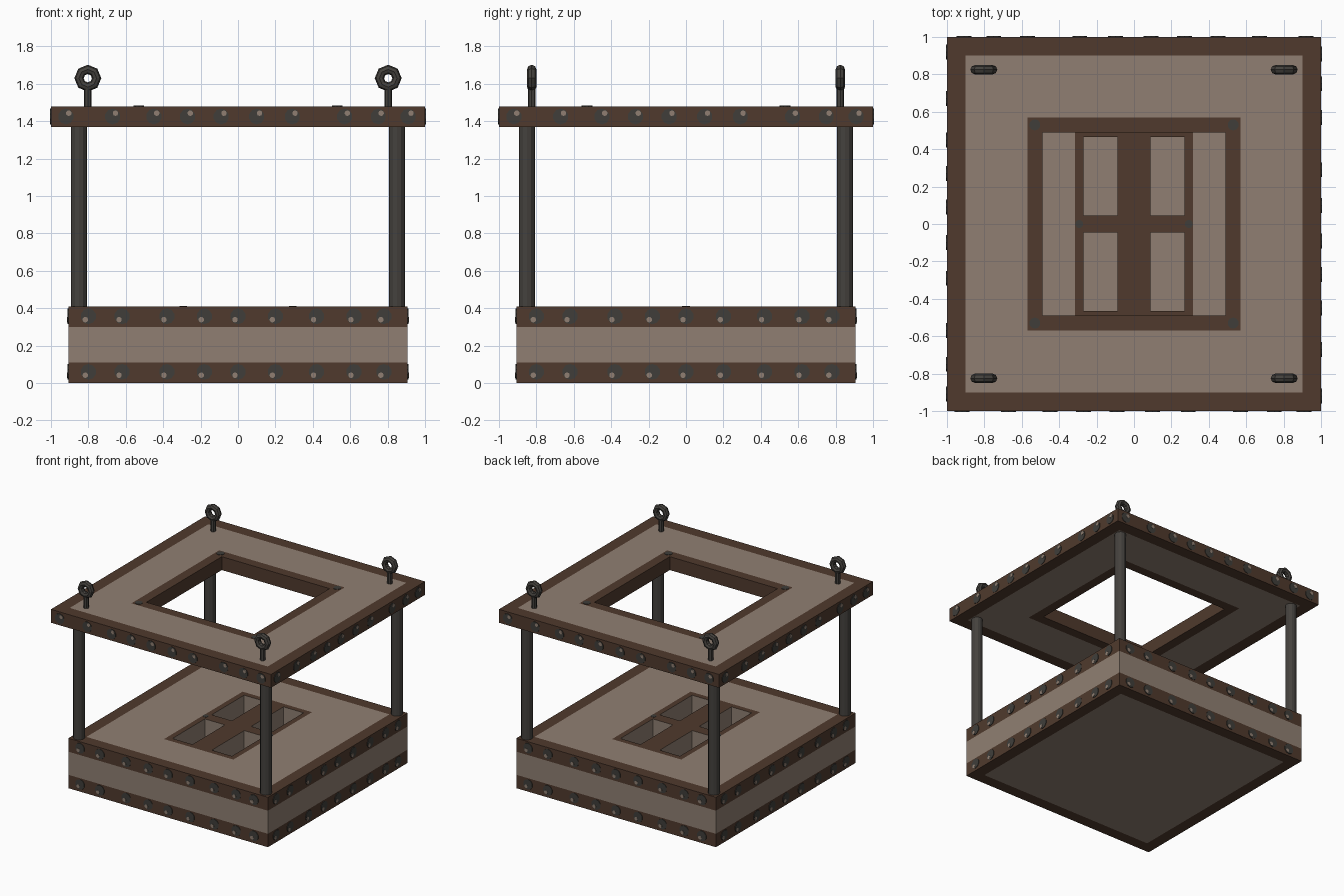
import bpy, bmesh, math
from mathutils import Matrix, Vector

if "Cube" in bpy.data.objects:
    bpy.data.objects.remove(bpy.data.objects["Cube"])


def material(name, rgb):
    m = bpy.data.materials.new(name)
    m.diffuse_color = (*rgb, 1)
    m.use_nodes = True
    m.node_tree.nodes["Principled BSDF"].inputs["Base Color"].default_value = m.diffuse_color
    return m


BROWN = material("dark_brown_wood", (0.080, 0.042, 0.026))
TAN = material("tan_panel", (0.278, 0.213, 0.170))
IRON = material("dark_iron", (0.058, 0.053, 0.047))
RIVET = material("rivet_grey", (0.050, 0.048, 0.042))


def finish(name, bm, mats, weld=True):
    if weld:
        bmesh.ops.remove_doubles(bm, verts=bm.verts, dist=1e-5)
        bmesh.ops.recalc_face_normals(bm, faces=bm.faces)
    me = bpy.data.meshes.new(name)
    bm.to_mesh(me)
    bm.free()
    for m in mats:
        me.materials.append(m)
    ob = bpy.data.objects.new(name, me)
    bpy.context.collection.objects.link(ob)
    return ob


def face(bm, pts, mat):
    f = bm.faces.new([bm.verts.new(p) for p in pts])
    f.material_index = mat


def square(h, z):
    return [(-h, -h, z), (h, -h, z), (h, h, z), (-h, h, z)]


def square_loft(bm, profile, mats):
    """Join concentric squares given as (half width, z); one colour per strip."""
    for (a, b), mat in zip(zip(profile, profile[1:]), mats):
        lo, hi = square(*a), square(*b)
        for i in range(4):
            j = (i + 1) % 4
            face(bm, [lo[i], lo[j], hi[j], hi[i]], mat)


# upper plate with a square opening, brown borders outside and inside
Z0, Z1 = 1.37, 1.48
bm = bmesh.new()
ring = [(1, Z0), (1, Z1), (0.9, Z1), (0.57, Z1), (0.49, Z1),
        (0.49, Z0), (0.57, Z0), (0.9, Z0), (1, Z0)]
square_loft(bm, ring, [0, 0, 1, 0, 0, 0, 1, 0])
finish("upper_plate", bm, [BROWN, TAN])

# base block: banded sides and bordered underside
B, T, INNER = 0.907, 0.41, 0.81
bm = bmesh.new()
square_loft(bm, [(INNER, 0), (B, 0), (B, 0.11), (B, 0.3), (B, T), (INNER, T)],
            [0, 0, 1, 0, 0])
face(bm, square(INNER, 0), 1)

# base top: tan panel, brown window frame and four sunken pockets
xs = [-INNER, -0.315, -0.27, -0.088, 0.088, 0.27, 0.315, INNER]
ys = [-INNER, -0.51, -0.465, -0.045, 0.045, 0.465, 0.51, INNER]
FLOOR = 0.16
for i in range(7):
    for j in range(7):
        c = [(xs[i], ys[j]), (xs[i + 1], ys[j]), (xs[i + 1], ys[j + 1]), (xs[i], ys[j + 1])]
        if i in (2, 4) and j in (2, 4):
            face(bm, [(x, y, FLOOR) for x, y in c], 1)
            for k in range(4):
                p, q = c[k], c[(k + 1) % 4]
                face(bm, [(*p, FLOOR), (*q, FLOOR), (*q, T), (*p, T)], 1)
        else:
            framed = 0 < i < 6 and 0 < j < 6
            face(bm, [(x, y, T) for x, y in c], 0 if framed else 1)
finish("base_block", bm, [BROWN, TAN])


# rivets: flat discs, the side ones with a small pale spot
def disc(bm, m, r, t, mat):
    res = bmesh.ops.create_cone(bm, cap_ends=True, segments=10, radius1=r, radius2=r,
                                depth=t, matrix=m @ Matrix.Translation((0, 0, t / 2)))
    for f in {f for v in res["verts"] for f in v.link_faces}:
        f.material_index = mat


def side_rivets(name, half, z, positions, spot):
    bm = bmesh.new()
    for side in range(4):
        turn = Matrix.Rotation(side * math.pi / 2, 4, 'Z')
        for x in positions:
            m = turn @ Matrix.Translation((x, -half, z)) @ Matrix.Rotation(math.pi / 2, 4, 'X')
            disc(bm, m, 0.042, 0.004, 0)
            disc(bm, m @ Matrix.Translation((*spot, 0)), 0.015, 0.006, 1)
    finish(name, bm, [RIVET, TAN], weld=False)


side_rivets("upper_plate_rivets", 1, 1.425,
            [-0.92, -0.67, -0.45, -0.27, -0.09, 0.10, 0.29, 0.57, 0.75, 0.91], (0.015, 0.018))
base_x = [-0.80, -0.62, -0.38, -0.18, 0, 0.2, 0.42, 0.62, 0.78]
side_rivets("base_upper_rivets", B, 0.357, base_x, (-0.016, -0.018))
side_rivets("base_lower_rivets", B, 0.06, base_x, (-0.016, -0.018))

bm = bmesh.new()
for sx in (-1, 1):
    for sy in (-1, 1):
        disc(bm, Matrix.Translation((sx * 0.53, sy * 0.53, Z1)), 0.03, 0.003, 0)
    disc(bm, Matrix.Translation((sx * 0.293, 0, T)), 0.022, 0.003, 0)
finish("top_rivets", bm, [RIVET], weld=False)


# corner posts and eye bolts
def cylinder(name, x, y, z0, z1, r, sides):
    bm = bmesh.new()
    bmesh.ops.create_cone(bm, cap_ends=True, segments=sides, radius1=r, radius2=r, depth=z1 - z0,
                          matrix=Matrix.Translation((x, y, (z0 + z1) / 2)))
    return finish(name, bm, [IRON])


def eye_ring(name, x, y, z, major, minor, n=8, k=8):
    bm = bmesh.new()

    def point(i, j):
        a, b = 2 * math.pi * i / n, 2 * math.pi * j / k
        r = major + minor * math.cos(b)
        return (x + r * math.cos(a), y + minor * math.sin(b), z + r * math.sin(a))
    for i in range(n):
        for j in range(k):
            face(bm, [point(i, j), point(i + 1, j), point(i + 1, j + 1), point(i, j + 1)], 0)
    return finish(name, bm, [IRON])


for sx, lr in ((-1, "left"), (1, "right")):
    for sy, fb in ((-1, "front"), (1, "back")):
        tag = f"{fb}_{lr}"
        cylinder(f"post_{tag}", sx * 0.85, sy * 0.85, T, Z0, 0.044, 12)
        cylinder(f"eye_bolt_shaft_{tag}", sx * 0.803, sy * 0.825, Z1, 1.585, 0.02, 8)
        eye_ring(f"eye_bolt_ring_{tag}", sx * 0.803, sy * 0.825, 1.63, 0.047, 0.025)
